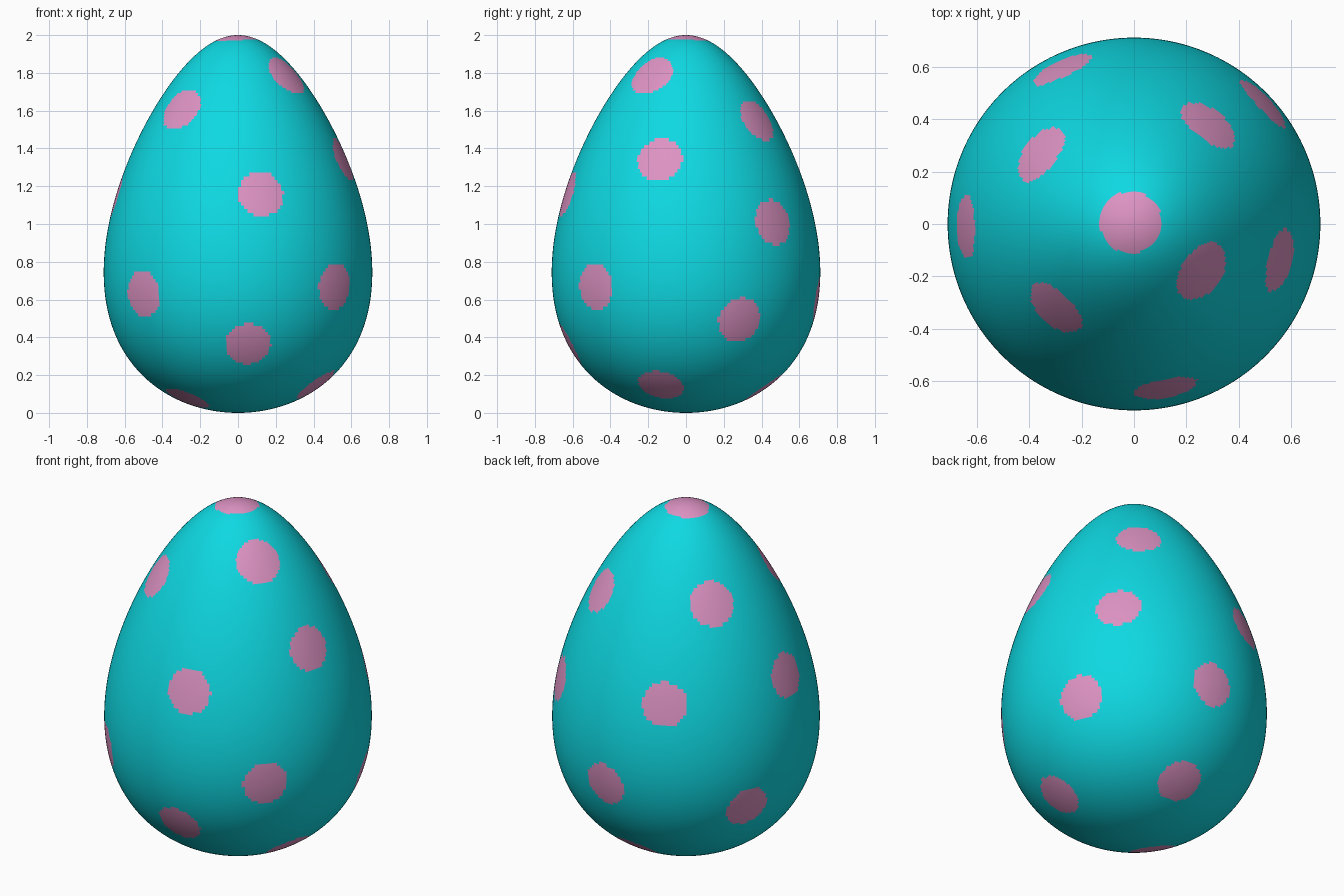
import bpy, bmesh
from math import sin, cos, pi, radians, acos
from mathutils import Vector

if "Cube" in bpy.data.objects:
    bpy.data.objects.remove(bpy.data.objects["Cube"])

SEGMENTS, RINGS = 256, 160
SPOT_RADIUS = 0.122


def egg_point(t, angle):
    """Point on the egg: t runs from the tip (0) to the base (pi)."""
    r = sin(t) * (0.684 - 0.2014 * cos(t))
    return Vector((r * cos(angle), r * sin(angle), 1 + cos(t)))


def material(name, color):
    m = bpy.data.materials.new(name)
    m.diffuse_color = (*color, 1)
    m.use_nodes = True
    m.node_tree.nodes["Principled BSDF"].inputs["Base Color"].default_value = m.diffuse_color
    return m


# spot centres as (compass angle in degrees, height)
SPOTS = [(153, 1.9995), (-35, 1.79), (143, 1.60), (227, 1.61), (53, 1.55),
         (-14, 1.34), (-79, 1.16), (181, 1.15), (115, 1.11), (43, 1.01),
         (-43, 0.67), (224, 0.63), (87, 0.60), (25, 0.49), (154, 0.485),
         (-85, 0.36), (-18, 0.14), (86, 0.125), (212, 0.07)]
centres = [egg_point(acos(z - 1), radians(a)) for a, z in SPOTS]

# egg surface: rings of revolution closed by a pole at each end
bm = bmesh.new()
rings = [[bm.verts.new(egg_point(pi * i / RINGS, 2 * pi * j / SEGMENTS))
          for j in range(SEGMENTS)] for i in range(1, RINGS)]
tip = bm.verts.new((0, 0, 2))
base = bm.verts.new((0, 0, 0))
for j in range(SEGMENTS):
    k = (j + 1) % SEGMENTS
    bm.faces.new((tip, rings[0][j], rings[0][k]))
    bm.faces.new((base, rings[-1][k], rings[-1][j]))
    for upper, lower in zip(rings, rings[1:]):
        bm.faces.new((upper[j], lower[j], lower[k], upper[k]))

# faces close to a spot centre become pink
for f in bm.faces:
    f.smooth = True
    c = f.calc_center_median()
    f.material_index = int(any((c - s).length < SPOT_RADIUS for s in centres))

mesh = bpy.data.meshes.new("spotted_egg")
bm.to_mesh(mesh)
bm.free()
mesh.materials.append(material("turquoise shell", (0.0045, 0.69, 0.76)))
mesh.materials.append(material("pink spots", (0.72, 0.29, 0.545)))
egg = bpy.data.objects.new("spotted_egg", mesh)
bpy.context.collection.objects.link(egg)
